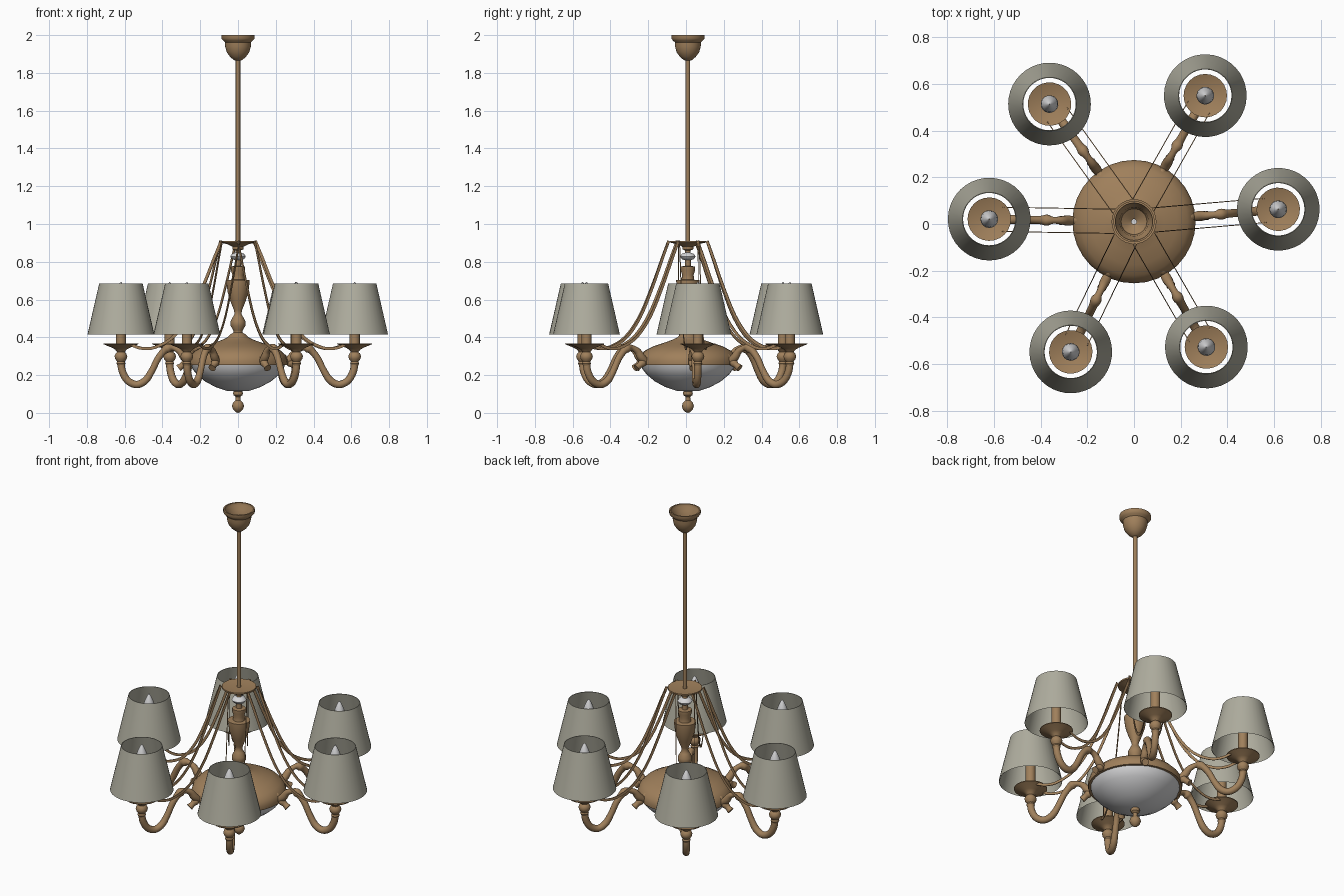
import bpy, math
from mathutils import Vector

CENTER = (0, 0.01, 0)
ANGLES = [4.9, 60.5, 125.7, 179, 244.1, 300]   # arms are not perfectly even
ARM_R = 0.62


def material(name, rgb):
    m = bpy.data.materials.new(name)
    m.diffuse_color = (*rgb, 1)
    return m


BRASS = material("antique_brass", (0.35, 0.215, 0.105))
FABRIC = material("shade_fabric", (0.43, 0.42, 0.345))
GLASS = material("white_glass", (0.66, 0.66, 0.67))


def make_mesh(name, verts, faces, mat):
    me = bpy.data.meshes.new(name)
    me.from_pydata(verts, [], faces)
    me.materials.append(mat)
    return me


def place(name, me, angle=0.0, sharp=40):
    ob = bpy.data.objects.new(name, me)
    bpy.context.collection.objects.link(ob)
    ob.location = CENTER
    ob.rotation_euler.z = math.radians(angle)
    bpy.ops.object.select_all(action='DESELECT')
    ob.select_set(True)
    bpy.context.view_layer.objects.active = ob
    bpy.ops.object.shade_smooth_by_angle(angle=math.radians(sharp))
    return ob


def lathe(name, profile, mat, x=0.0, n=32):
    """Spin (radius, z) points, listed bottom to top, about a vertical axis at x."""
    verts, faces = [], []
    for r, z in profile:
        r = max(r, 0.0005)
        for i in range(n):
            a = 2 * math.pi * i / n
            verts.append((x + r * math.cos(a), r * math.sin(a), z))
    for k in range(len(profile) - 1):
        for i in range(n):
            j = (i + 1) % n
            faces.append((k * n + i, k * n + j, (k + 1) * n + j, (k + 1) * n + i))
    return make_mesh(name, verts, faces, mat)


def smooth_path(pts, steps):
    """Catmull-Rom through points of any dimension."""
    p = [Vector(q) for q in pts]
    p = [2 * p[0] - p[1]] + p + [2 * p[-1] - p[-2]]
    out = []
    for i in range(1, len(p) - 2):
        a, b, c, d = p[i - 1:i + 3]
        for s in range(steps):
            t = s / steps
            out.append(0.5 * (2 * b + (c - a) * t + (2 * a - 5 * b + 4 * c - d) * t * t
                              + (3 * b - a - 3 * c + d) * t ** 3))
    return out + [p[-2]]


def sweep(name, pts, mat, sides=12, flat=1.0, y=0.0, steps=5):
    """Sweep a section along (x, z, radius) points; flat scales it sideways."""
    path = smooth_path(pts, steps)
    verts, faces = [], []
    for k, p in enumerate(path):
        q, o = path[min(k + 1, len(path) - 1)], path[max(k - 1, 0)]
        t = Vector((q[0] - o[0], q[1] - o[1])).normalized()
        for i in range(sides):
            a = 2 * math.pi * (i + 0.5) / sides
            u, v = p[2] * math.cos(a), p[2] * math.sin(a) * flat
            verts.append((p[0] - t[1] * u, y + v, p[1] + t[0] * u))
    for k in range(len(path) - 1):
        for i in range(sides):
            j = (i + 1) % sides
            faces.append((k * sides + i, (k + 1) * sides + i,
                          (k + 1) * sides + j, k * sides + j))
    last = (len(path) - 1) * sides
    faces += [tuple(range(sides)), tuple(range(last + sides - 1, last - 1, -1))]
    return make_mesh(name, verts, faces, mat)


# --- Centre stem -----------------------------------------------------------
place("bottom_finial", lathe("bottom_finial", [
    (0, 0.0), (0.012, 0.004), (0.026, 0.018), (0.032, 0.036), (0.026, 0.055),
    (0.014, 0.066), (0.012, 0.085), (0.024, 0.094), (0.026, 0.105), (0.02, 0.125)], BRASS))
place("glass_bowl", lathe("glass_bowl", [
    (0.0, 0.113), (0.06, 0.117), (0.12, 0.137), (0.175, 0.167), (0.218, 0.203),
    (0.243, 0.235), (0.25, 0.26)], GLASS))
place("bowl_cover", lathe("bowl_cover", [
    (0.245, 0.253), (0.262, 0.253), (0.264, 0.275), (0.255, 0.302), (0.23, 0.328),
    (0.185, 0.352), (0.13, 0.37), (0.085, 0.386), (0.055, 0.4), (0.042, 0.415),
    (0.024, 0.425), (0.022, 0.435)], BRASS))
place("stem_vase", lathe("stem_vase", [
    (0.02, 0.42), (0.026, 0.44), (0.039, 0.46), (0.039, 0.485), (0.026, 0.51),
    (0.018, 0.525), (0.022, 0.545), (0.04, 0.59), (0.055, 0.64), (0.062, 0.695),
    (0.062, 0.703), (0.034, 0.705), (0.03, 0.73), (0.038, 0.755), (0.038, 0.775),
    (0.016, 0.778), (0.014, 0.87)], BRASS))
place("glass_bead", lathe("glass_bead", [
    (0.014, 0.808), (0.032, 0.814), (0.041, 0.828), (0.032, 0.842), (0.014, 0.848)], GLASS))
place("wire_crown", lathe("wire_crown", [
    (0.014, 0.86), (0.028, 0.865), (0.03, 0.88), (0.055, 0.893), (0.096, 0.902),
    (0.096, 0.911), (0.05, 0.906), (0.011, 0.906)], BRASS))
place("hanging_rod", lathe("hanging_rod", [(0.012, 0.85), (0.012, 1.9)], BRASS, n=16))
place("ceiling_canopy", lathe("ceiling_canopy", [
    (0.011, 1.865), (0.022, 1.868), (0.042, 1.885), (0.06, 1.91), (0.068, 1.94),
    (0.069, 1.962), (0.08, 1.972), (0.088, 1.982), (0.088, 2.0), (0.08, 2.0),
    (0.078, 1.984), (0.062, 1.965), (0.055, 1.915), (0.011, 1.885)], BRASS))

# --- Parts shared by the six arms ------------------------------------------
arm = sweep("arm", [
    (0.62, 0.285, 0.02), (0.614, 0.225, 0.02), (0.585, 0.172, 0.02), (0.537, 0.15, 0.02),
    (0.49, 0.172, 0.02), (0.455, 0.225, 0.018), (0.425, 0.285, 0.018),
    (0.395, 0.325, 0.019), (0.372, 0.342, 0.024), (0.345, 0.345, 0.015),
    (0.31, 0.328, 0.018), (0.285, 0.295, 0.022), (0.25, 0.265, 0.018)], BRASS)
spindle = sweep("arm_spindle", [
    (0.215, 0.31, 0.012), (0.24, 0.292, 0.02), (0.26, 0.278, 0.014), (0.278, 0.265, 0.022),
    (0.295, 0.252, 0.016), (0.315, 0.237, 0.02)], BRASS, steps=3)
cup = lathe("arm_cup", [
    (0.018, 0.25), (0.024, 0.262), (0.02, 0.272), (0.03, 0.285), (0.034, 0.3),
    (0.028, 0.315), (0.02, 0.322), (0.03, 0.335), (0.045, 0.344), (0.093, 0.364),
    (0.093, 0.368), (0.045, 0.352), (0, 0.35)], BRASS, ARM_R, 24)
candle = lathe("candle_tube", [(0.027, 0.345), (0.027, 0.55), (0, 0.55)], BRASS, ARM_R, 16)
bulb = lathe("bulb", [
    (0.02, 0.55), (0.032, 0.565), (0.038, 0.59), (0.034, 0.62), (0.022, 0.655),
    (0.01, 0.682), (0, 0.694)], GLASS, ARM_R, 16)
shade = lathe("lamp_shade", [(0.177, 0.415), (0.115, 0.685), (0.112, 0.685), (0.173, 0.415)],
              FABRIC, ARM_R, 40)
# Two flat ribbons run side by side from the crown to each cup
wire_pts = [(0.088, 0.91, 0.011), (0.125, 0.82, 0.011), (0.185, 0.67, 0.011),
            (0.26, 0.51, 0.011), (0.345, 0.4, 0.011), (0.44, 0.347, 0.011),
            (0.51, 0.342, 0.011), (0.565, 0.36, 0.011)]
wires = [sweep("wire", wire_pts, BRASS, 4, 0.25, s * 0.052) for s in (-1, 1)]

for i, ang in enumerate(ANGLES, 1):
    for name, me in (("arm", arm), ("arm_spindle", spindle), ("arm_cup", cup),
                     ("candle_tube", candle), ("bulb", bulb), ("lamp_shade", shade),
                     ("wire_right", wires[0]), ("wire_left", wires[1])):
        place(f"{name}_{i}", me, ang)
